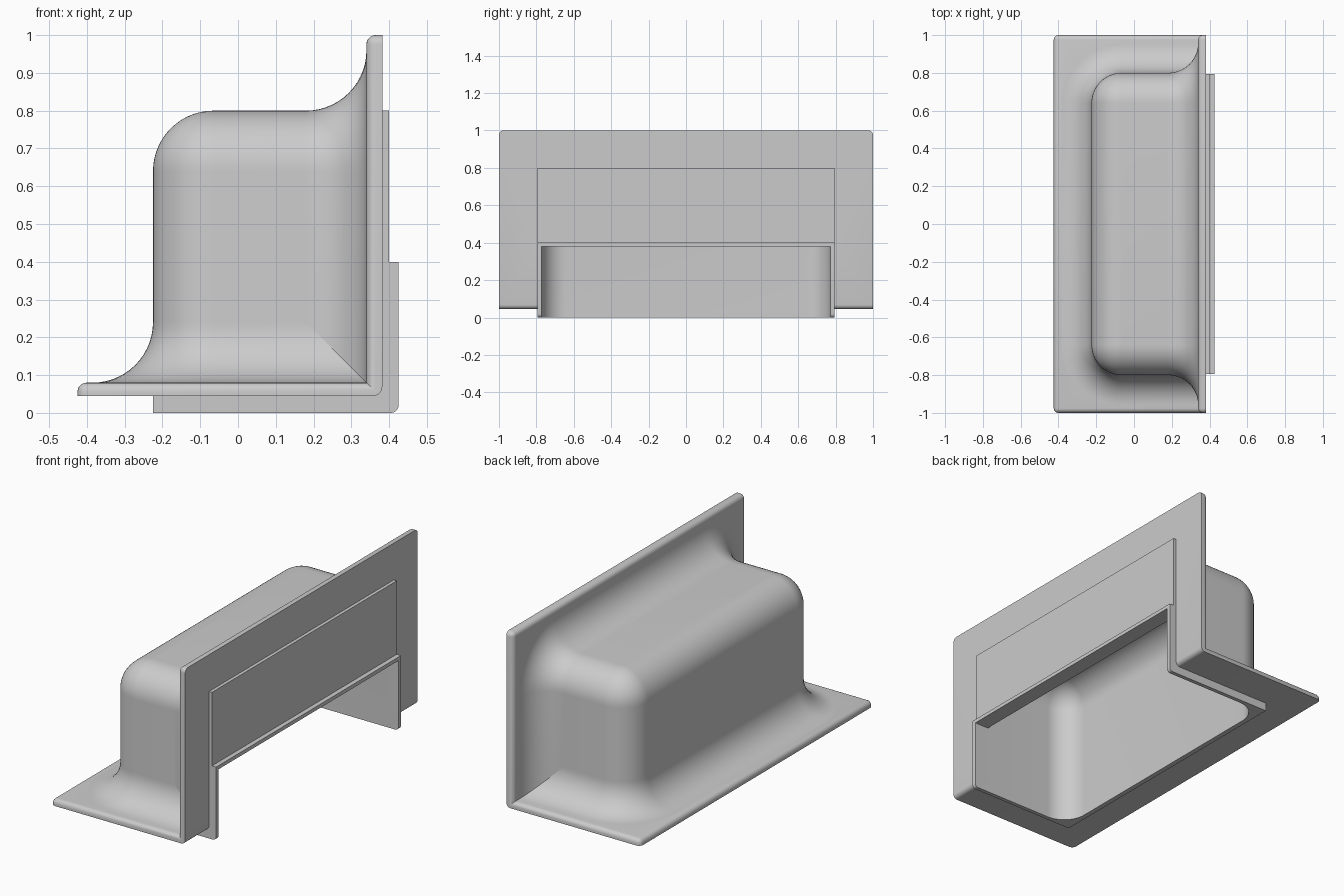
import bpy
import bmesh
from math import sin, cos, pi, radians

cube = bpy.data.objects.get("Cube")
if cube:
    bpy.data.objects.remove(cube, do_unlink=True)

grey = bpy.data.materials.new("plain_grey")
grey.use_nodes = True
grey.diffuse_color = (0.6, 0.6, 0.6, 1)
grey.node_tree.nodes["Principled BSDF"].inputs["Base Color"].default_value = (0.6, 0.6, 0.6, 1)

HALF = 0.8      # half length of the housing
R = 0.16        # rounding and flare radius
WALL = 0.027    # shell thickness
BACK, FACE = -0.225, 0.34    # housing back and mounting plane
FLOOR, TOP = 0.08, 0.8       # flange top and housing top
STEPS = 14
ARC = [pi / 2 * i / STEPS for i in range(STEPS + 1)]


def finish(name, bm, flip=False):
    bmesh.ops.remove_doubles(bm, verts=bm.verts, dist=1e-5)
    bmesh.ops.recalc_face_normals(bm, faces=bm.faces)
    if flip:
        bmesh.ops.reverse_faces(bm, faces=bm.faces)
    mesh = bpy.data.meshes.new(name)
    bm.to_mesh(mesh)
    bm.free()
    obj = bpy.data.objects.new(name, mesh)
    bpy.context.collection.objects.link(obj)
    mesh.materials.append(grey)
    smooth(mesh)
    return obj


def smooth(mesh):
    mesh.polygons.foreach_set("use_smooth", [True] * len(mesh.polygons))
    mesh.set_sharp_from_angle(angle=radians(32))


def loop(start, centre, half, radius, offset):
    """U-shaped outline with two rounded corners, grown by offset."""
    rad, mid = radius + offset, half - radius
    pts = [(start, -half - offset)]
    pts += [(centre + rad * sin(a), -mid - rad * cos(a)) for a in ARC]
    pts += [(centre + rad * cos(a), mid + rad * sin(a)) for a in ARC]
    return pts + [(start, half + offset)]


def loft(name, rings, cap=False, closed=False, flip=False):
    bm = bmesh.new()
    rows = [[bm.verts.new(p) for p in ring] for ring in rings]
    for low, high in zip(rows, rows[1:]):
        n = len(low)
        for i in range(n if closed else n - 1):
            j = (i + 1) % n
            bm.faces.new((low[i], low[j], high[j], high[i]))
    if cap:
        bm.faces.new(rows[-1])
    if closed:
        bm.faces.new(rows[0])
    return finish(name, bm, flip)


def upright(levels, start, inset=0.0):
    """Horizontal outlines stacked along z."""
    r = R - inset
    return [[(-u, y, z) for u, y in loop(-start, -BACK - R, HALF - inset, r, o)]
            for z, o in levels]


def prism(name, profile, half, bevel_rule, radius):
    """Extrude an xz profile along y and round the edges picked by the rule."""
    bm = bmesh.new()
    face = bm.faces.new([bm.verts.new((x, -half, z)) for x, z in profile])
    ext = bmesh.ops.extrude_face_region(bm, geom=[face])
    verts = [v for v in ext["geom"] if isinstance(v, bmesh.types.BMVert)]
    bmesh.ops.translate(bm, verts=verts, vec=(0, 2 * half, 0))
    edges = [e for e in bm.edges if bevel_rule(e.verts[0].co, e.verts[1].co)]
    if edges:
        bmesh.ops.bevel(bm, geom=edges, offset=radius, offset_type='OFFSET',
                        segments=5, profile=0.5, affect='EDGES', clamp_overlap=True)
    return finish(name, bm)


def cut(obj, cutter):
    mod = obj.modifiers.new("opening", 'BOOLEAN')
    mod.operation, mod.solver, mod.object = 'DIFFERENCE', 'EXACT', cutter
    bpy.context.view_layer.update()
    graph = bpy.context.evaluated_depsgraph_get()
    mesh = bpy.data.meshes.new_from_object(obj.evaluated_get(graph))
    obj.modifiers.clear()
    obj.data = mesh
    smooth(mesh)


# Housing: flares out of the floor flange, rounds over at the top
flare = [(R * (1 - cos(a)), R * (1 - sin(a))) for a in ARC]
dome = [(sin(a), cos(a) - 1) for a in ARC]
levels = [(FLOOR + t, o) for t, o in flare]
levels += [(TOP - R + R * s, R * c) for s, c in dome]
loft("housing", upright(levels, FACE), cap=True)

# Flare from the housing to the vertical flange
loft("wall_flare", [[(FACE - t, y, z) for z, y in loop(0.06, TOP - R, HALF, R, o)]
                    for t, o in flare])

# Inner skin of the recess
r_in = R - WALL
levels = [(0.03, 0)] + [(TOP - R + r_in * s, r_in * c) for s, c in dome]
loft("recess_skin", upright(levels, 0.36, WALL), cap=True, flip=True)

# Cutter for the opening at the front and underneath
cutter = loft("opening_cutter", upright([(-0.1, 0), (0.38, 0)], 0.6, WALL),
              cap=True, closed=True)
cutter.hide_render = True

# L-shaped flange with softened rim and sharp mounting faces
OUT, LOW, TIP = 0.382, 0.045, -0.425


def flange_rim(a, b):
    def mounting(p):
        return p.x > OUT - 0.001 or p.z < LOW + 0.001
    along_y = abs(a.y - b.y) > 1
    if along_y:
        heel = a.x > OUT - 0.001 and a.z < LOW + 0.001
        inner_corner = abs(a.x - FACE) < 0.001 and abs(a.z - FLOOR) < 0.001
        return heel or not (mounting(a) or inner_corner)
    return not (mounting(a) and mounting(b))


flange = prism("flange", [(TIP, LOW), (OUT, LOW), (OUT, 1), (FACE, 1),
                          (FACE, FLOOR), (TIP, FLOOR)], 1, flange_rim, 0.024)
cut(flange, cutter)

# Locating lip around the opening
lip = prism("opening_lip", [(BACK, 0), (0.425, 0), (0.425, 0.4), (0.36, 0.4),
                            (0.36, 0.06), (BACK, 0.06)], HALF - 0.005,
            lambda a, b: min(a.x, b.x) > 0.42 and max(a.z, b.z) < 0.01, 0.02)
cut(lip, cutter)

# Raised panel above the opening
prism("front_panel", [(0.36, 0.39), (0.4, 0.39), (0.4, TOP), (0.36, TOP)],
      HALF - 0.005, lambda a, b: False, 0)

bpy.data.objects.remove(cutter, do_unlink=True)
